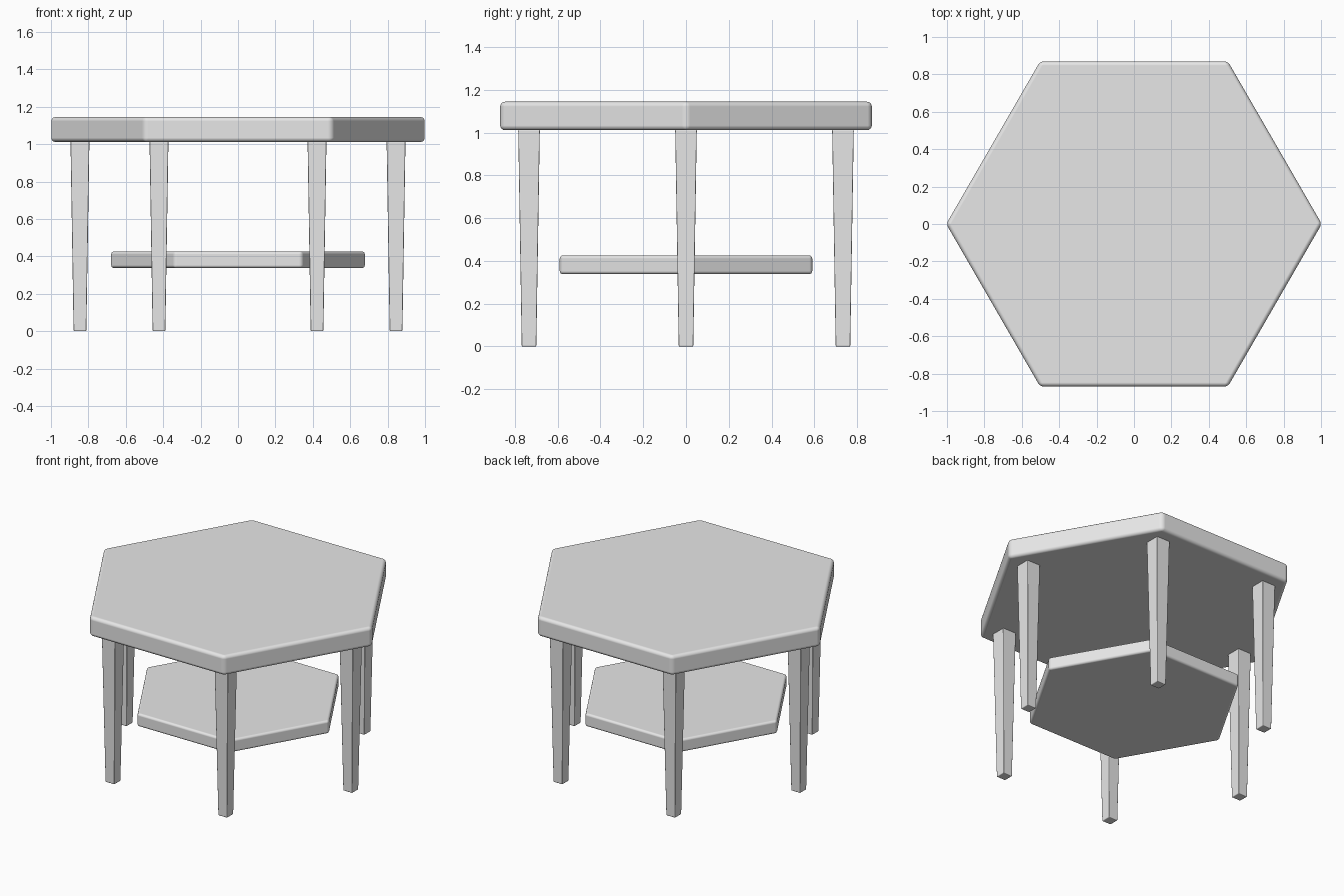
import bpy
import bmesh
import math

cube = bpy.data.objects.get("Cube")
if cube:
    bpy.data.objects.remove(cube, do_unlink=True)

GREY = (0.8, 0.8, 0.8, 1.0)
mat = bpy.data.materials.new("light grey")
mat.use_nodes = True
mat.diffuse_color = GREY
mat.node_tree.nodes["Principled BSDF"].inputs["Base Color"].default_value = GREY


def prism(name, sides, r_bottom, r_top, z0, z1, turn, bevel, location=(0, 0)):
    """Upright prism or tapered post with softly rounded edges."""
    bm = bmesh.new()
    bmesh.ops.create_cone(bm, cap_ends=True, segments=sides,
                          radius1=r_bottom, radius2=r_top, depth=z1 - z0)
    # Turn so that the first corner points along +x, plus the given angle
    corner = bm.verts[:][0].co
    spin = turn - math.atan2(corner.y, corner.x)
    c, s = math.cos(spin), math.sin(spin)
    for v in bm.verts:
        x, y = v.co.x, v.co.y
        v.co = (c * x - s * y, s * x + c * y, v.co.z + (z1 - z0) / 2)
    for f in bm.faces:
        f.smooth = True
    bmesh.ops.recalc_face_normals(bm, faces=bm.faces)
    mesh = bpy.data.meshes.new(name)
    bm.to_mesh(mesh)
    bm.free()
    mesh.materials.append(mat)
    obj = bpy.data.objects.new(name, mesh)
    obj.location = (location[0], location[1], z0)
    bpy.context.collection.objects.link(obj)
    # Rounded edges, with the large faces kept flat
    mod = obj.modifiers.new("Rounded edges", 'BEVEL')
    mod.width = bevel
    mod.segments = 4
    mod.limit_method = 'ANGLE'
    mod.angle_limit = math.radians(30)
    mod.harden_normals = True
    return obj


# Hexagonal top and the smaller floating shelf below it
prism("table_top", 6, 1.004, 1.004, 1.012, 1.145, 0, 0.022)
prism("lower_shelf", 6, 0.682, 0.682, 0.338, 0.426, 0, 0.015)

# Six square tapered legs, one under each corner, all facing the same way
half_diagonal = math.sqrt(0.5)
for i in range(6):
    a = math.radians(60 * i)
    prism(f"leg_{i + 1}", 4, 0.068 * half_diagonal, 0.101 * half_diagonal,
          0.0, 1.014, math.radians(45), 0.005,
          (0.845 * math.cos(a), 0.848 * math.sin(a)))
